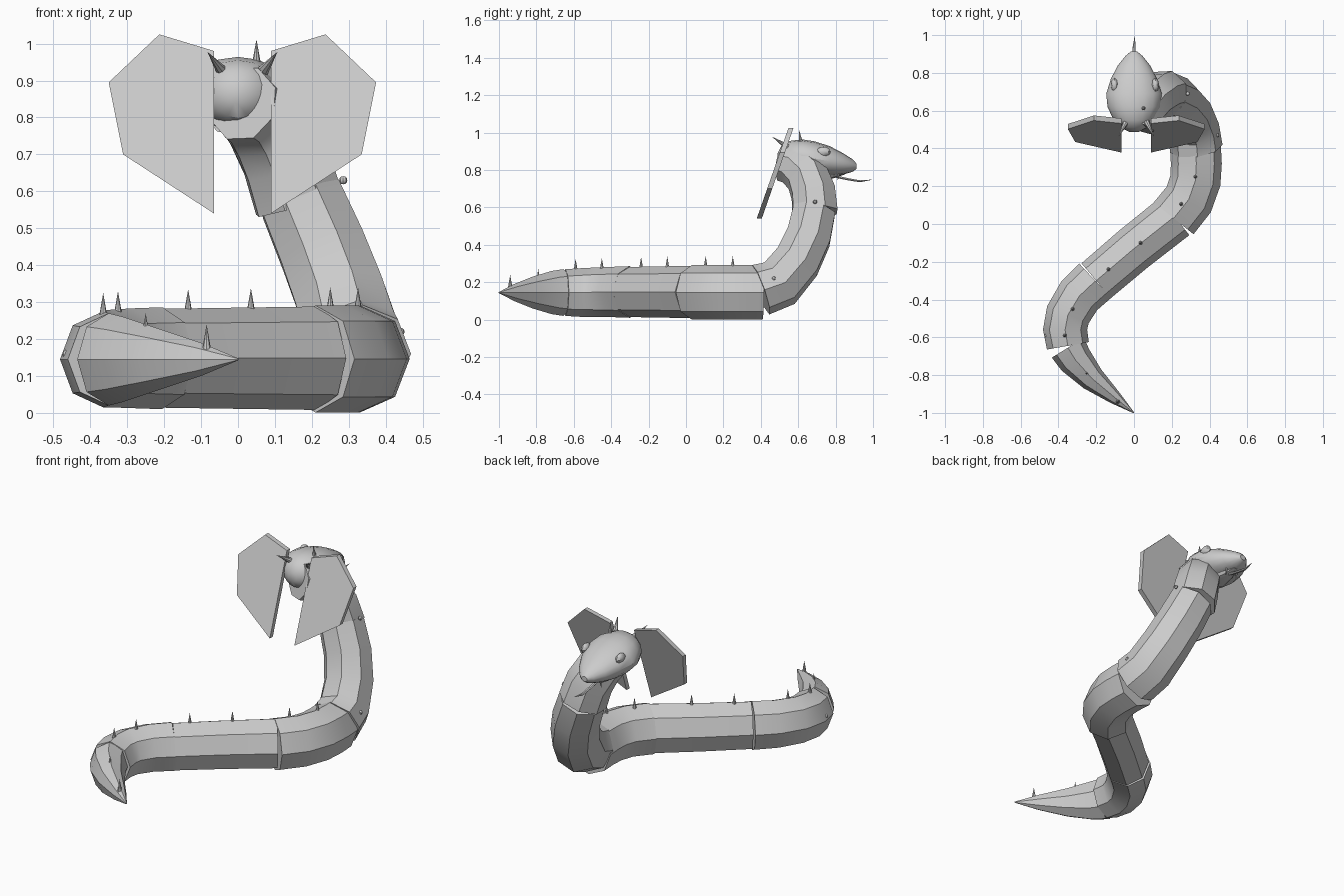
import bpy, bmesh, math
from mathutils import Vector

cube = bpy.data.objects.get("Cube")
if cube:
    bpy.data.objects.remove(cube)

grey = bpy.data.materials.new("stone_grey")
grey.use_nodes = True
tone = (0.6, 0.6, 0.6, 1)
grey.diffuse_color = tone
grey.node_tree.nodes["Principled BSDF"].inputs["Base Color"].default_value = tone


def finish(name, bm, smooth=True):
    bmesh.ops.recalc_face_normals(bm, faces=bm.faces)
    mesh = bpy.data.meshes.new(name)
    bm.to_mesh(mesh)
    bm.free()
    mesh.materials.append(grey)
    ob = bpy.data.objects.new(name, mesh)
    bpy.context.collection.objects.link(ob)
    if smooth:
        bpy.ops.object.select_all(action="DESELECT")
        ob.select_set(True)
        bpy.context.view_layer.objects.active = ob
        bpy.ops.object.shade_smooth_by_angle(angle=math.radians(32))
    return ob


def skin(bm, rings):
    """Bridge equal rings of points and cap both ends."""
    loops = [[bm.verts.new(p) for p in ring] for ring in rings]
    n = len(loops[0])
    for a, b in zip(loops, loops[1:]):
        for i in range(n):
            j = (i + 1) % n
            bm.faces.new((a[i], a[j], b[j], b[i]))
    bm.faces.new(loops[0])
    bm.faces.new(loops[-1])


def tube(name, path, radii, sides=8, up=(0, 0, 1), flat=1.0):
    """Loft a polygon section along a path, carrying the up direction."""
    bm = bmesh.new()
    pts = [Vector(p) for p in path]
    up = Vector(up)
    rings = []
    for k, p in enumerate(pts):
        t = (pts[min(k + 1, len(pts) - 1)] - pts[max(k - 1, 0)]).normalized()
        up = (up - t * up.dot(t)).normalized()
        side = t.cross(up)
        ring = []
        for i in range(sides):
            a = math.tau * i / sides
            ring.append(p + radii[k] * (side * math.cos(a) * flat + up * math.sin(a)))
        rings.append(ring)
    skin(bm, rings)
    finish(name, bm)
    return up


def cone(name, base, tip, radius, sides=8):
    base, tip = Vector(base), Vector(tip)
    d = tip - base
    bm = bmesh.new()
    bmesh.ops.create_cone(bm, cap_ends=True, segments=sides, radius1=radius,
                          radius2=0, depth=d.length)
    bm.transform(d.to_track_quat("Z", "Y").to_matrix().to_4x4())
    bmesh.ops.translate(bm, verts=bm.verts, vec=(base + tip) / 2)
    finish(name, bm)


def ball(name, centre, scale):
    bm = bmesh.new()
    bmesh.ops.create_uvsphere(bm, u_segments=8, v_segments=6, radius=1)
    bmesh.ops.scale(bm, verts=bm.verts, vec=scale)
    bmesh.ops.translate(bm, verts=bm.verts, vec=centre)
    finish(name, bm)


# Body segments from tail to neck
tube("tail", [(0, -1, .145), (-.1, -.92, .145), (-.22, -.82, .145),
              (-.31, -.72, .145), (-.35, -.655, .145)],
     [.003, .045, .085, .115, .125], flat=.8)
tube("rear_bend", [(-.35, -.645, .145), (-.365, -.56, .145), (-.35, -.48, .147),
                   (-.29, -.38, .148), (-.205, -.3, .148)],
     [.125, .13, .132, .135, .138], flat=.9)
tube("middle_body", [(-.2, -.3, .148), (0, -.13, .148), (.215, .04, .148)],
     [.134, .137, .14], flat=.9)
tube("front_bend", [(.21, .03, .146), (.29, .13, .146), (.325, .23, .146),
                    (.33, .32, .146), (.325, .41, .146)],
     [.145] * 5, flat=.93)
turned = tube("rising_body", [(.33, .40, .16), (.315, .50, .195), (.28, .595, .31),
                              (.23, .655, .44), (.17, .685, .58)],
              [.14, .138, .132, .128, .122], flat=1.0)
tube("neck", [(.165, .69, .57), (.13, .68, .68), (.085, .645, .77),
              (.04, .58, .825), (.012, .525, .838)],
     [.128, .125, .12, .112, .105], up=turned)

# Upright spikes along the back
for x, y, z in [(-.085, -.94, .17), (-.25, -.79, .2), (-.365, -.59, .255),
                (-.325, -.45, .26), (-.135, -.24, .265), (.035, -.1, .268),
                (.25, .105, .27), (.325, .25, .27)]:
    cone("back_spike", (x, y, z - .01), (x, y, z + .07), .014)

# Small studs on the flanks
for p in [(-.465, -.59, .16), (.345, .63, .44), (.44, .47, .22), (.285, .69, .63)]:
    ball("side_stud", p, (.011, .011, .011))

# Head: rounded, widest behind the eyes, tapering to the snout
bm = bmesh.new()
stations = [(.488, .862, .025, .025), (.51, .864, .07, .065), (.55, .867, .108, .088),
            (.62, .867, .14, .097), (.69, .86, .147, .093), (.77, .847, .122, .08),
            (.84, .833, .085, .057), (.89, .824, .045, .034), (.912, .82, .018, .014)]
skin(bm, [[(w * math.cos(math.tau * i / 16), y, z + h * math.sin(math.tau * i / 16))
           for i in range(16)] for y, z, w, h in stations])
head = finish("head", bm)

for s in (-1, 1):
    # Eyes, horns and fangs
    ball("eye", (s * .108 + .005, .735, .898), (.02, .038, .027))
    cone("horn", (s * .055 + .012, .54, .925), (s * .095 + .012, .46, .978), .016)
    cone("fang", (s * .035, .82, .8), (s * .035, .81, .742), .01)

    # Hood plate: a leaning slab with a clipped outer corner
    outline = [(.077, .98), (.225, 1.025), (.362, .895), (.323, .70), (.077, .54)]
    bm = bmesh.new()
    skin(bm, [[(.012 + s * x, .378 + (z - .54) * .35 + depth, z) for x, z in outline]
              for depth in (0, .027)])
    finish("hood_plate", bm, smooth=False)

cone("crown_spike", (.05, .615, .94), (.05, .605, 1.012), .013)

# Lower jaw and tongue
tube("lower_jaw", [(0, .68, .79), (0, .78, .775), (0, .85, .785)], [.04, .022, .008],
     sides=8, flat=2.0)
tube("tongue", [(0, .78, .77), (0, .86, .752), (0, .93, .74), (.004, .992, .748)],
     [.008, .007, .006, .001], sides=6, flat=1.4)
